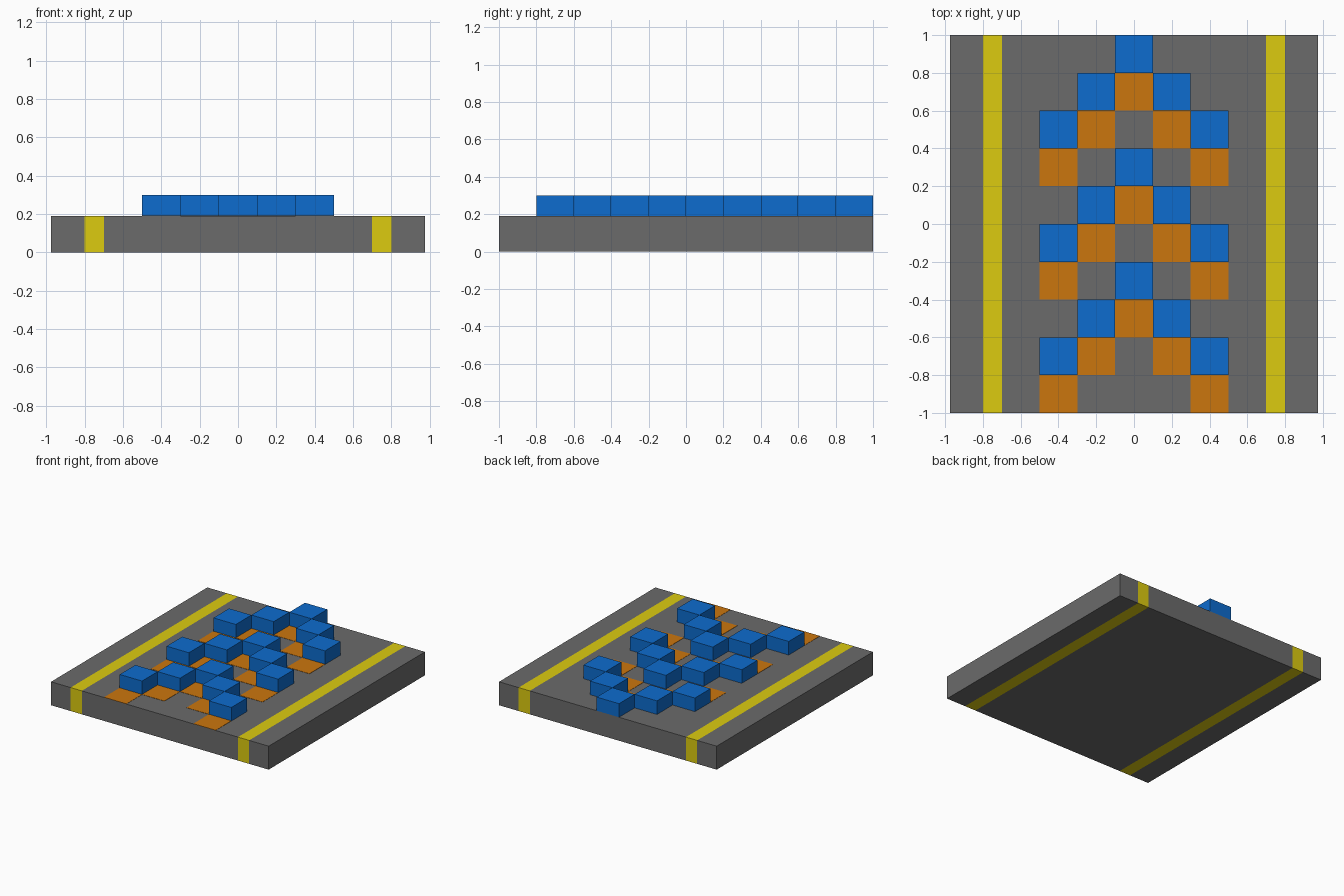
import bpy
import bmesh
from mathutils import Matrix, Vector

if "Cube" in bpy.data.objects:
    bpy.data.objects.remove(bpy.data.objects["Cube"])

DECK_W, DECK_L, DECK_H = 1.95, 2.0, 0.19
TILE = 0.2
BLOCK_H = 0.11
PAD_H = 0.002


def material(name, rgb):
    m = bpy.data.materials.new(name)
    m.diffuse_color = (*rgb, 1.0)
    m.use_nodes = True
    m.node_tree.nodes["Principled BSDF"].inputs["Base Color"].default_value = m.diffuse_color
    return m


GREY = material("grey", (0.147, 0.147, 0.147))
YELLOW = material("yellow", (0.72, 0.60, 0.005))
BLUE = material("blue", (0.004, 0.15, 0.62))
ORANGE = material("orange", (0.60, 0.18, 0.004))


def box(name, size, centre_xy, bottom, *mats, cuts=()):
    """Box standing at height bottom, optionally sliced across x at cuts."""
    bm = bmesh.new()
    centre = Vector((*centre_xy, bottom + size[2] / 2))
    bmesh.ops.create_cube(bm, size=1.0,
                          matrix=Matrix.Translation(centre) @ Matrix.Diagonal((*size, 1.0)))
    for x in cuts:
        bmesh.ops.bisect_plane(bm, geom=bm.verts[:] + bm.edges[:] + bm.faces[:],
                               plane_co=(x, 0, 0), plane_no=(1, 0, 0))
    # Bands between the cuts take the second material
    if cuts:
        for f in bm.faces:
            if 0.7 < abs(f.calc_center_median().x) < 0.8:
                f.material_index = 1
    mesh = bpy.data.meshes.new(name)
    bm.to_mesh(mesh)
    bm.free()
    for m in mats:
        mesh.materials.append(m)
    obj = bpy.data.objects.new(name, mesh)
    bpy.context.collection.objects.link(obj)
    return obj


# Deck slab with a yellow stripe running through it near each side
box("deck", (DECK_W, DECK_L, DECK_H), (0, 0), 0, GREY, YELLOW,
    cuts=(-0.8, -0.7, 0.7, 0.8))

# Three chevrons of raised blocks, each block with a flat pad in front of it
for row, apex_y in enumerate((0.9, 0.3, -0.3), start=1):
    for step in range(-2, 3):
        x = step * TILE
        y = apex_y - abs(step) * TILE
        tag = f"{row}_{step + 3}"
        box(f"arrow_block_{tag}", (TILE, TILE, BLOCK_H), (x, y), DECK_H, BLUE)
        box(f"arrow_pad_{tag}", (TILE, TILE, PAD_H), (x, y - TILE), DECK_H, ORANGE)
